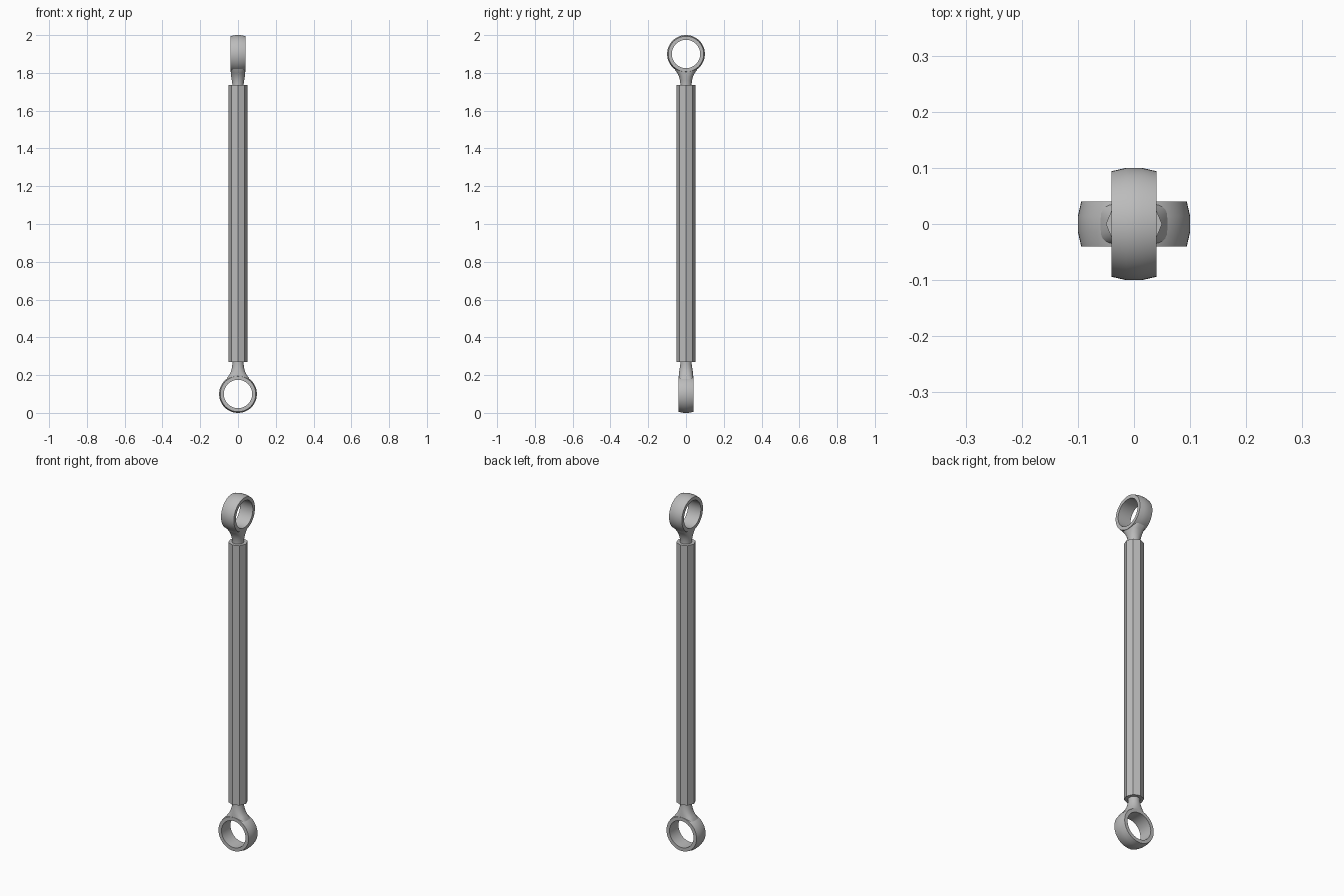
import bpy, bmesh
from math import sin, cos, pi, sqrt, copysign, radians
from mathutils import Matrix

cube = bpy.data.objects.get("Cube")
if cube:
    bpy.data.objects.remove(cube, do_unlink=True)

STEEL = (0.5, 0.5, 0.5, 1.0)
steel = bpy.data.materials.new("grey steel")
steel.use_nodes = True
steel.diffuse_color = STEEL
steel.node_tree.nodes["Principled BSDF"].inputs["Base Color"].default_value = STEEL


def finish(bm, name, matrix):
    """Turn a bmesh into a smooth-by-angle steel object."""
    bmesh.ops.recalc_face_normals(bm, faces=bm.faces)
    bm.transform(matrix)
    mesh = bpy.data.meshes.new(name)
    bm.to_mesh(mesh)
    bm.free()
    mesh.materials.append(steel)
    obj = bpy.data.objects.new(name, mesh)
    bpy.context.collection.objects.link(obj)
    bpy.ops.object.select_all(action='DESELECT')
    obj.select_set(True)
    bpy.context.view_layer.objects.active = obj
    bpy.ops.object.shade_smooth_by_angle(angle=radians(32))
    return obj


def bridge(bm, a, b):
    n = len(a)
    for i in range(n):
        bm.faces.new((a[i], a[(i + 1) % n], b[(i + 1) % n], b[i]))


def eye_ring(name, matrix):
    """Ring with a crowned rim; the hole runs along local y."""
    profile = [(0.075, -0.04), (0.094, -0.04), (0.1, -0.014),
               (0.1, 0.014), (0.094, 0.04), (0.075, 0.04)]
    bm = bmesh.new()
    n = 48
    loops = [[bm.verts.new((r * cos(2 * pi * i / n), y, r * sin(2 * pi * i / n)))
              for i in range(n)] for r, y in profile]
    for k, loop in enumerate(loops):
        bridge(bm, loop, loops[(k + 1) % len(loops)])
    finish(bm, name, matrix)


def eye_neck(name, matrix):
    """Round shank flaring into the ring along local +z."""
    # distance from eye centre, half width, half depth, squareness
    sections = [(0.2, 0.03, 0.03, 1), (0.16, 0.03, 0.03, 1),
                (0.14, 0.032, 0.033, 1), (0.12, 0.037, 0.036, 0.9),
                (0.1, 0.047, 0.038, 0.75), (0.085, 0.058, 0.039, 0.6),
                (None, 0.072, 0.039, 0.5)]
    bm = bmesh.new()
    n = 32
    loops = []
    for d, w, t, e in sections:
        loop = []
        for i in range(n):
            a = 2 * pi * (i + 0.5) / n
            x = w * copysign(abs(cos(a)) ** e, cos(a))
            y = t * copysign(abs(sin(a)) ** e, sin(a))
            # the last section follows the arc inside the ring wall
            z = d if d else sqrt(0.085 ** 2 - x * x)
            loop.append(bm.verts.new((x, y, z)))
        loops.append(loop)
    for a, b in zip(loops, loops[1:]):
        bridge(bm, a, b)
    bm.faces.new(loops[0])
    finish(bm, name, matrix)


# Octagonal tube with corners on the axes
bm = bmesh.new()
bmesh.ops.create_cone(bm, cap_ends=True, segments=8, radius1=0.05,
                      radius2=0.05, depth=1.465)
finish(bm, "tube", Matrix.Translation((0, 0, 1.0025)))

# Rod ends: the upper one is flipped and turned a quarter
lower = Matrix.Translation((0, 0, 0.1))
upper = (Matrix.Translation((0, 0, 1.9)) @ Matrix.Rotation(pi / 2, 4, 'Z')
         @ Matrix.Rotation(pi, 4, 'X'))
for side, matrix in (("lower", lower), ("upper", upper)):
    eye_ring(side + "_eye_ring", matrix)
    eye_neck(side + "_eye_neck", matrix)
